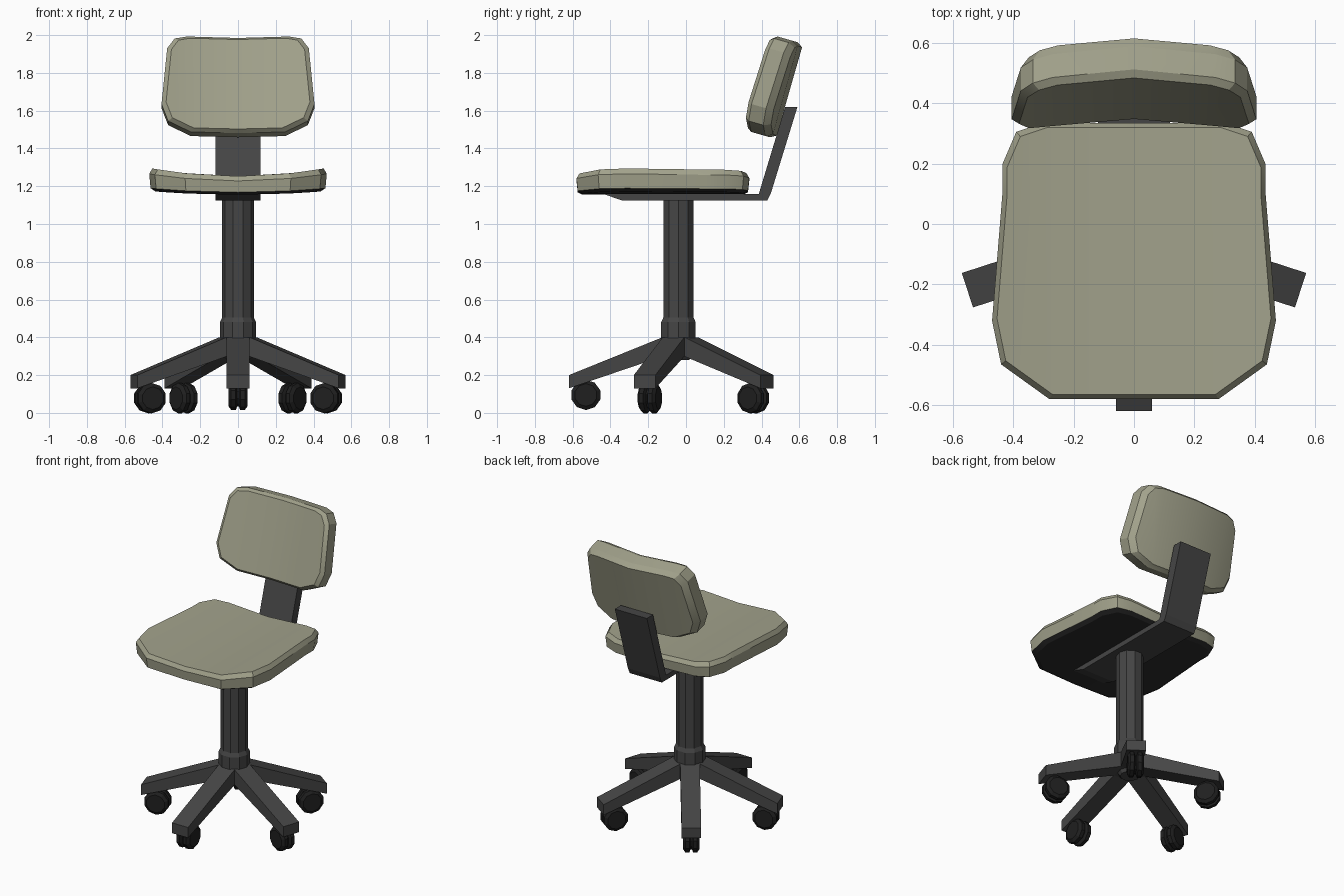
import bpy, bmesh
from math import sin, cos, pi, radians
from mathutils import Matrix, Vector

if "Cube" in bpy.data.objects:
    bpy.data.objects.remove(bpy.data.objects["Cube"])


def material(name, rgb):
    m = bpy.data.materials.new(name)
    m.diffuse_color = (*rgb, 1)
    m.use_nodes = True
    m.node_tree.nodes["Principled BSDF"].inputs["Base Color"].default_value = m.diffuse_color
    return m


FABRIC = material("fabric", (0.36, 0.36, 0.26))
PLASTIC = material("plastic", (0.06, 0.06, 0.06))
RUBBER = material("rubber", (0.014, 0.014, 0.014))
UNDER = material("underside", (0.025, 0.025, 0.025))


def finish(name, bm, mats, matrix=Matrix(), smooth=None):
    bm.transform(matrix)
    bmesh.ops.recalc_face_normals(bm, faces=bm.faces)
    me = bpy.data.meshes.new(name)
    bm.to_mesh(me)
    bm.free()
    for m in mats:
        me.materials.append(m)
    ob = bpy.data.objects.new(name, me)
    bpy.context.collection.objects.link(ob)
    if smooth:
        bpy.ops.object.select_all(action='DESELECT')
        ob.select_set(True)
        bpy.context.view_layer.objects.active = ob
        bpy.ops.object.shade_smooth_by_angle(angle=radians(smooth))
    return ob


def skin(bm, rings, caps=True):
    """Join closed rings of points with quads."""
    vs = [[bm.verts.new(p) for p in r] for r in rings]
    n = len(vs[0])
    for a, b in zip(vs, vs[1:]):
        for i in range(n):
            j = (i + 1) % n
            bm.faces.new((a[i], a[j], b[j], b[i]))
    if caps:
        bm.faces.new(vs[0])
        bm.faces.new(vs[-1])
    return vs


def lathe(bm, profile, sides):
    """Turned shape around local z from (radius, height) pairs."""
    skin(bm, [[(r * cos(2 * pi * i / sides), r * sin(2 * pi * i / sides), h)
               for i in range(sides)] for r, h in profile])


def prism(name, profile, width, matrix):
    """Side profile (forward, up) extruded across its width."""
    bm = bmesh.new()
    skin(bm, [[(r, s * width / 2, z) for r, z in profile] for s in (-1, 1)])
    finish(name, bm, [PLASTIC], matrix)


def pad(name, half, layers, mats, matrix=Matrix()):
    """Curved cushion: mirrored half outline, layers of (height, scale, curve)."""
    n = len(half)
    outline = half + [(-x, v) for x, v in half[-2:0:-1]]
    mid = (half[0][1] + half[-1][1]) / 2
    rings = [[(x * s, mid + (v - mid) * s, w + c * (x * s) ** 2)
              for x, v in outline] for w, s, c in layers]
    bm = bmesh.new()
    vs = skin(bm, rings, caps=False)
    for k, r in enumerate((vs[0], vs[-1])):
        m = len(r)
        for idx in ([0, 1, n - 2, n - 1], list(range(1, n - 1)),
                    [0, n - 1, n, m - 1], list(range(n, m))):
            f = bm.faces.new([r[i] for i in idx])
            f.material_index = 1 if k == 0 and len(mats) > 1 else 0
    if len(mats) > 1:
        low = set(vs[0])
        for f in bm.faces:
            if low & set(f.verts):
                f.material_index = 1
    finish(name, bm, mats, matrix, 25)


# Seat cushion with dark underside
pad("seat",
    [(0, -.58), (.28, -.58), (.44, -.465), (.47, -.32), (.435, .11),
     (.435, .2), (.39, .305), (.3, .335), (0, .335)],
    [(1.155, .93, .09), (1.168, .985, .1), (1.228, 1, .17), (1.253, .965, .2)],
    [FABRIC, UNDER])

# Tilted, curved backrest
t = radians(16)
tilt = Matrix(((1, 0, 0, 0), (0, sin(t), cos(t), .459),
               (0, cos(t), -sin(t), 1.7275), (0, 0, 0, 1)))
pad("backrest",
    [(0, .262), (.27, .262), (.335, .247), (.375, .19), (.405, -.12),
     (.37, -.21), (.25, -.262), (0, -.262)],
    [(-.045, .94, -.38), (-.02, 1, -.38), (.06, 1, -.38), (.092, .93, -.38)],
    [FABRIC], tilt)

# Bent bracket joining seat and backrest
prism("back_bracket",
      [(-.435, 1.158), (-.34, 1.125), (.43, 1.125), (.45, 1.165), (.59, 1.62),
       (.525, 1.62), (.385, 1.158)], .24, Matrix.Rotation(pi / 2, 4, 'Z'))

# Column and hub
centre = Matrix.Translation((0, -.04, 0))
bm = bmesh.new()
lathe(bm, [(.084, .35), (.084, 1.126)], 10)
finish("column", bm, [PLASTIC], centre)
bm = bmesh.new()
lathe(bm, [(.06, .28), (.096, .33), (.096, .48), (.084, .505)], 10)
finish("hub", bm, [PLASTIC], centre)

# Five legs, each with a twin-wheel caster
for k in range(5):
    turn = centre @ Matrix.Rotation(-pi / 2 + k * 2 * pi / 5, 4, 'Z')
    prism(f"leg_{k + 1}",
          [(0, .4), (.085, .4), (.58, .2), (.58, .13), (.08, .3), (0, .3)],
          .12, turn)
    bm = bmesh.new()
    lathe(bm, [(.06, -.05), (.08, -.036), (.08, -.012), (.06, -.004),
               (.06, .004), (.08, .012), (.08, .036), (.06, .05)], 10)
    height = .095 if k == 0 else .078
    place = Matrix.Translation((.49, 0, height)) @ Matrix.Rotation(pi / 2, 4, 'X') \
        @ Matrix.Rotation(pi / 10, 4, 'Z')
    finish(f"caster_{k + 1}", bm, [RUBBER], turn @ place)
